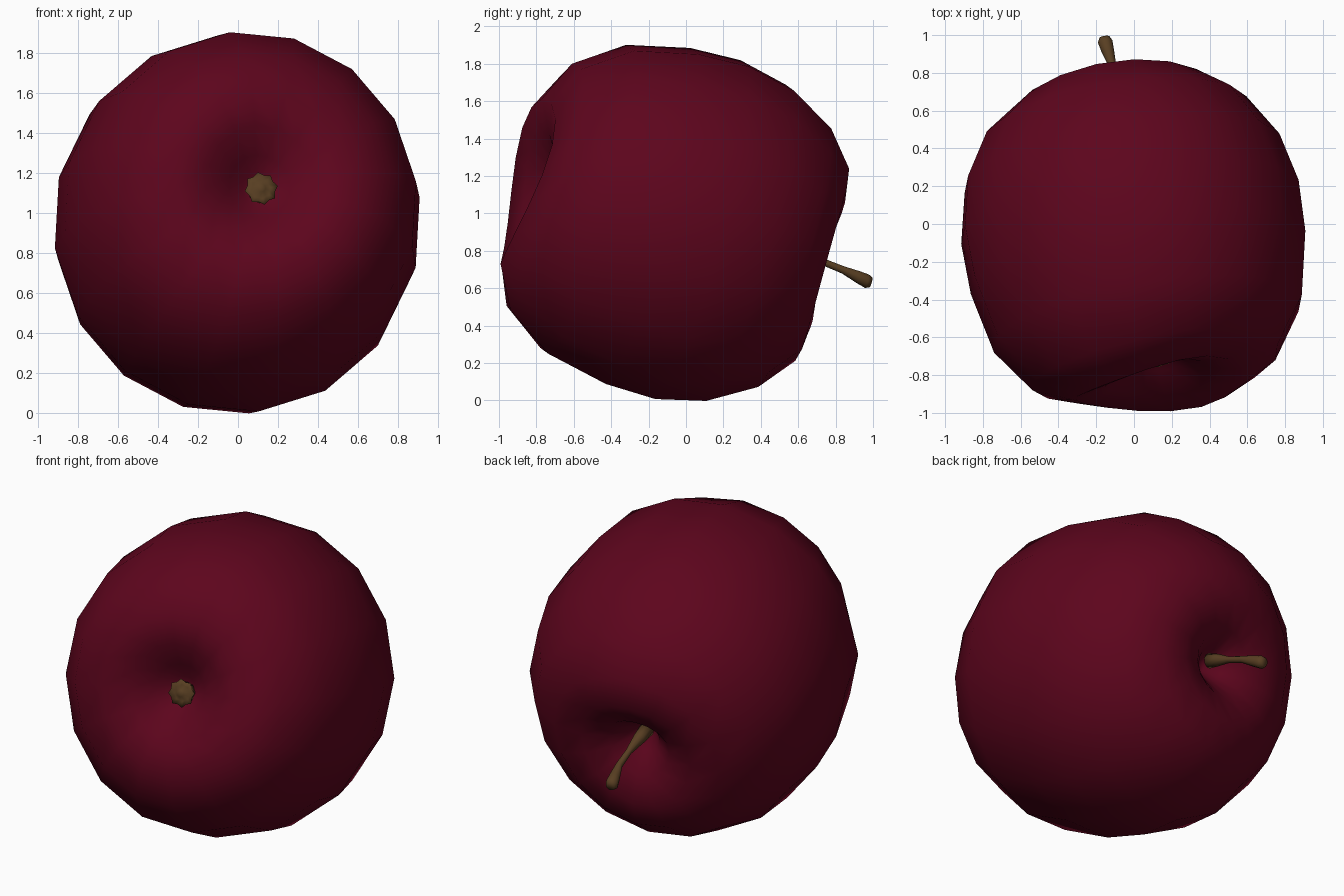
import bpy, bmesh, math
from mathutils import Vector

if "Cube" in bpy.data.objects:
    bpy.data.objects.remove(bpy.data.objects["Cube"])

# Fruit axis runs from the blossom end (front) to the stem end (back)
CENTER = Vector((0.0, -0.07, 0.95))
AXIS = Vector((-0.154, 0.95, -0.26)).normalized()
SIDE = (Vector((1, 0, 0)) - AXIS * AXIS.x).normalized()
UP = SIDE.cross(AXIS).normalized()


def material(name, rgb):
    m = bpy.data.materials.new(name)
    m.diffuse_color = (*rgb, 1)
    m.use_nodes = True
    m.node_tree.nodes["Principled BSDF"].inputs["Base Color"].default_value = m.diffuse_color
    return m


def loft(name, rings, mat):
    """Skin a list of point rings, fan-closing both ends."""
    bm = bmesh.new()
    loops = [[bm.verts.new(p) for p in ring] for ring in rings]
    n = len(loops[0])
    for a, b in zip(loops, loops[1:]):
        for i in range(n):
            j = (i + 1) % n
            bm.faces.new((a[i], a[j], b[j], b[i]))
    for ring in (loops[0], loops[-1]):
        mid = bm.verts.new(sum((v.co for v in ring), Vector()) / n)
        for i in range(n):
            bm.faces.new((ring[i], ring[(i + 1) % n], mid))
    bmesh.ops.recalc_face_normals(bm, faces=bm.faces)
    for f in bm.faces:
        f.smooth = True
    mesh = bpy.data.meshes.new(name)
    bm.to_mesh(mesh)
    bm.free()
    mesh.materials.append(mat)
    ob = bpy.data.objects.new(name, mesh)
    bpy.context.collection.objects.link(ob)
    return ob


def ring(center, radius, n, phase=0.0, jag=0.0, squash=1.0, wave=0.0, wave_dir=0.0):
    """Ring across the axis; jag alternates the radius, wave makes two lobes along the axis."""
    pts = []
    for i in range(n):
        a = phase + math.tau * i / n
        r = radius * (1 - jag * (i % 2))
        lift = wave * math.cos(2 * (a - math.radians(wave_dir)))
        pts.append(center + SIDE * (r * squash * math.cos(a)) + UP * (r * math.sin(a)) + AXIS * lift)
    return pts


skin = material("dark red skin", (0.109, 0.0015, 0.012))
wood = material("brown stem", (0.098, 0.049, 0.016))

# Apple body: (distance along axis, radius, lobe height), including both dimples
profile = [(-0.62, 0.03, 0), (-0.64, 0.08, 0), (-0.70, 0.16, -0.01), (-0.79, 0.29, -0.025),
           (-0.835, 0.46, -0.035), (-0.73, 0.685, -0.02), (-0.48, 0.86, 0), (-0.14, 0.935, 0),
           (0.14, 0.943, 0), (0.41, 0.88, 0), (0.655, 0.733, 0.01), (0.80, 0.545, 0.025),
           (0.825, 0.36, 0.035), (0.765, 0.20, 0.02), (0.665, 0.10, 0), (0.58, 0.035, 0)]
loft("apple_body", [ring(CENTER + AXIS * t, r, 16, math.radians(8), 0, 0.968,
                         w, -50 if t < 0 else 90) for t, r, w in profile], skin)

# Dried blossom end in the front dimple, with a ragged edge
blossom = [(-0.60, 0.05, 0), (-0.66, 0.065, 0.1), (-0.70, 0.085, 0.17),
           (-0.69, 0.05, 0.1), (-0.715, 0.02, 0)]
loft("blossom_end", [ring(CENTER + Vector((0.008, 0, -0.012)) + AXIS * t, r, 16, 0.2, j)
                     for t, r, j in blossom], wood)

# Curved stem, thick at the root and flared at the tip
stem = [((-0.108, 0.55, 0.815), 0.045), ((-0.108, 0.63, 0.785), 0.036),
        ((-0.106, 0.73, 0.742), 0.019), ((-0.115, 0.84, 0.698), 0.021),
        ((-0.140, 0.92, 0.660), 0.034), ((-0.153, 0.967, 0.638), 0.039),
        ((-0.156, 0.989, 0.631), 0.027)]
loft("stem", [ring(Vector(p), r, 10) for p, r in stem], wood)
